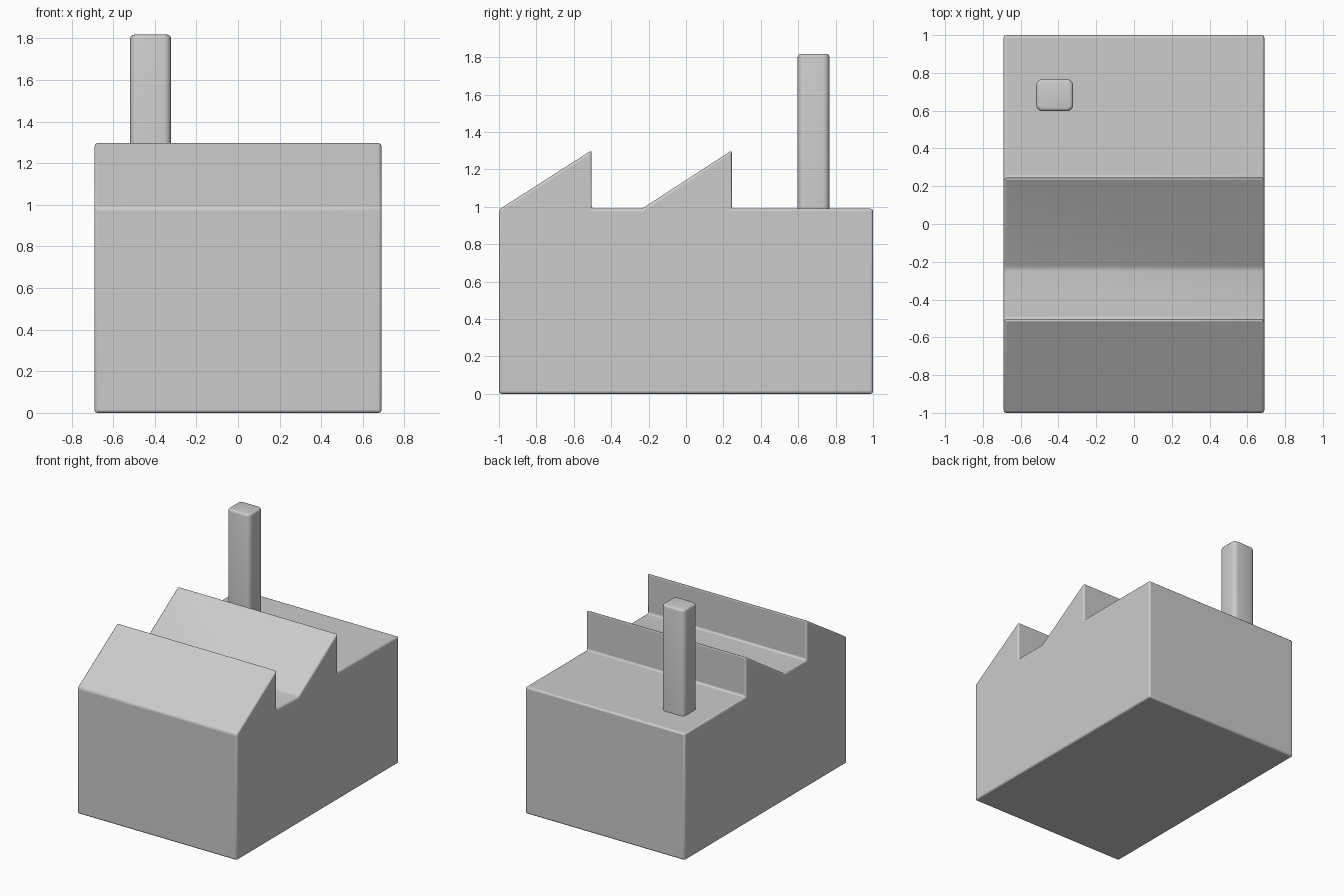
import bpy, bmesh
from mathutils import Vector

if "Cube" in bpy.data.objects:
    bpy.data.objects.remove(bpy.data.objects["Cube"])


def finish(name, bm, bevel, segments):
    bmesh.ops.recalc_face_normals(bm, faces=bm.faces)
    me = bpy.data.meshes.new(name)
    bm.to_mesh(me)
    bm.free()
    ob = bpy.data.objects.new(name, me)
    bpy.context.collection.objects.link(ob)
    if bevel:
        mod = ob.modifiers.new("soft_edges", 'BEVEL')
        mod.width = bevel
        mod.segments = segments
        mod.limit_method = 'ANGLE'
        mod.angle_limit = 0.4
    bpy.ops.object.select_all(action='DESELECT')
    bpy.context.view_layer.objects.active = ob
    ob.select_set(True)
    bpy.ops.object.shade_smooth_by_angle(angle=0.6)
    return ob


# factory hall: sawtooth side profile (y, z) extruded across x
half = 0.69
profile = [(-1, 0), (1, 0), (1, 0.99), (0.245, 0.99), (0.245, 1.302),
           (-0.235, 0.99), (-0.505, 0.99), (-0.505, 1.302), (-1, 0.985)]
bm = bmesh.new()
face = bm.faces.new([bm.verts.new((-half, y, z)) for y, z in profile])
ext = bmesh.ops.extrude_face_region(bm, geom=[face])
moved = [g for g in ext["geom"] if isinstance(g, bmesh.types.BMVert)]
bmesh.ops.translate(bm, verts=moved, vec=Vector((2 * half, 0, 0)))
finish("factory_hall", bm, 0.014, 3)

# chimney: tall box with rounded upright corners and a softened top
bm = bmesh.new()
bmesh.ops.create_cube(bm, size=1)
bmesh.ops.scale(bm, verts=bm.verts, vec=(0.196, 0.17, 0.84))
bmesh.ops.translate(bm, verts=bm.verts, vec=(-0.42, 0.682, 1.398))
uprights = [e for e in bm.edges
            if abs(e.verts[0].co.z - e.verts[1].co.z) > 0.5]
bmesh.ops.bevel(bm, geom=uprights, offset=0.035, segments=4,
                profile=0.5, affect='EDGES')
rim = [e for e in bm.edges if min(v.co.z for v in e.verts) > 1.8]
bmesh.ops.bevel(bm, geom=rim, offset=0.018, segments=3,
                profile=0.5, affect='EDGES')
finish("chimney", bm, 0, 0)
